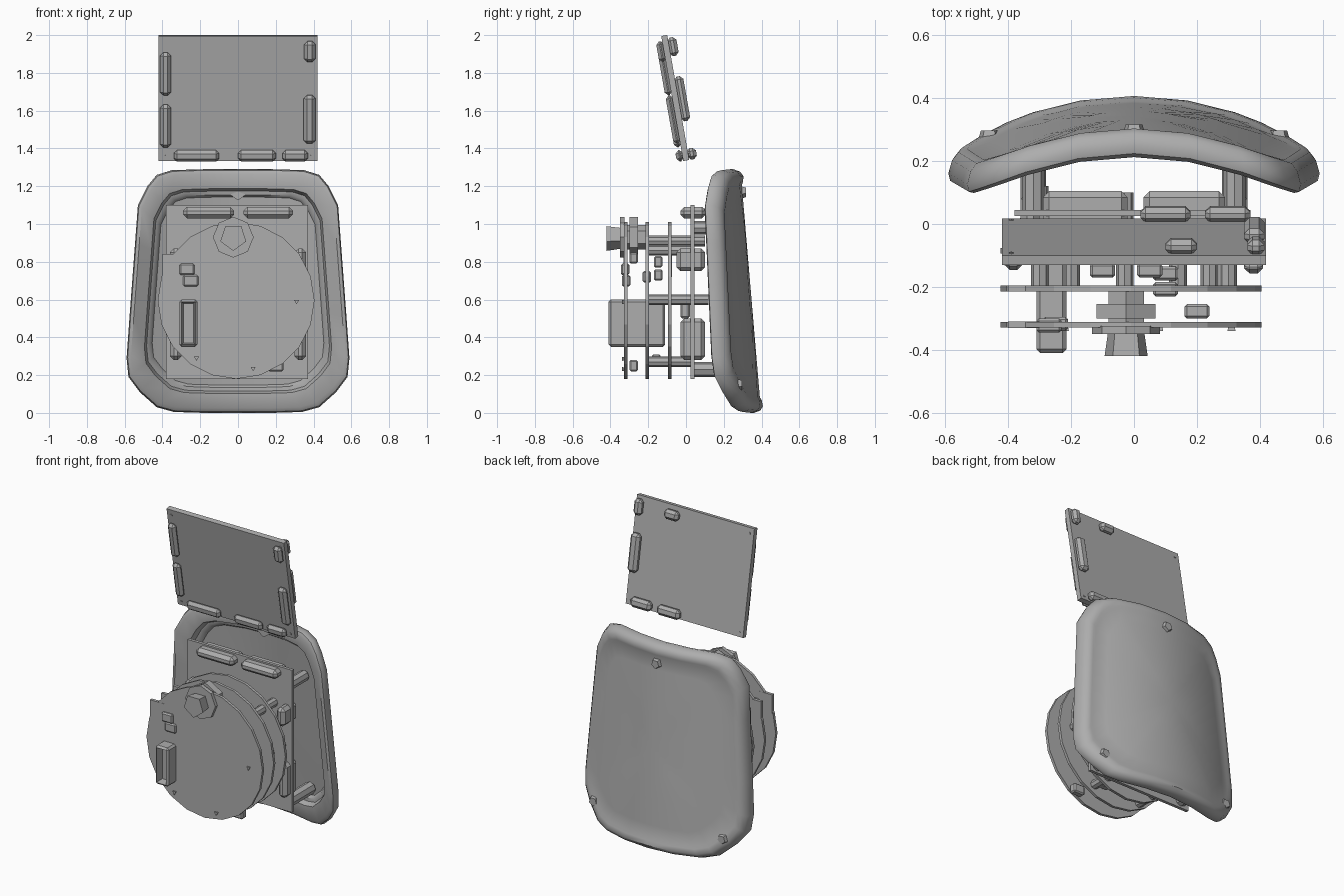
import bpy, bmesh, math
from mathutils import Matrix, Vector

cube = bpy.data.objects.get("Cube")
if cube:
    bpy.data.objects.remove(cube, do_unlink=True)

GREY = (0.42, 0.42, 0.42, 1)
mat = bpy.data.materials.new("plain grey")
mat.use_nodes = True
mat.diffuse_color = GREY
mat.node_tree.nodes["Principled BSDF"].inputs["Base Color"].default_value = GREY


def finish(name, bm, place=None):
    if place:
        bm.transform(place)
    bmesh.ops.recalc_face_normals(bm, faces=bm.faces)
    mesh = bpy.data.meshes.new(name)
    bm.to_mesh(mesh)
    bm.free()
    mesh.materials.append(mat)
    obj = bpy.data.objects.new(name, mesh)
    bpy.context.collection.objects.link(obj)
    return obj


def box(name, xs, ys, zs, chamfer=0, place=None):
    """Box from its ranges on each axis, with optional chamfered edges."""
    bm = bmesh.new()
    bmesh.ops.create_cube(bm, size=1)
    for v in bm.verts:
        for i, (a, b) in enumerate((xs, ys, zs)):
            v.co[i] = (a + b) / 2 + v.co[i] * (b - a)
    if chamfer:
        bmesh.ops.bevel(bm, geom=bm.edges[:], offset=chamfer, segments=1, affect='EDGES')
    return finish(name, bm, place)


def rod(name, x, z, y0, y1, r0, r1=None, sides=8):
    """Cylinder or cone running front to back."""
    bm = bmesh.new()
    bmesh.ops.create_cone(bm, cap_ends=True, segments=sides, radius1=r0,
                          radius2=r0 if r1 is None else r1, depth=y1 - y0)
    turn = Matrix.Translation((x, (y0 + y1) / 2, z)) @ Matrix.Rotation(-math.pi / 2, 4, 'X')
    return finish(name, bm, turn)


# Curved, leaning back shell: concentric rings on a bowed sheet
half = [(0, 0), (.18, 0), (.34, .005), (.43, .03), (.52, .11), (.58, .19), (.59, .29),
        (.575, .5), (.56, .7), (.545, .9), (.53, 1.1), (.48, 1.2), (.43, 1.26),
        (.35, 1.285), (.18, 1.29), (0, 1.29)]
outline = half + [(-x, z) for x, z in reversed(half[1:-1])]
MID = 0.645


def sheet(x, z):
    return 0.41 - 0.5 * x * x - 0.085 * z


# Each ring is its scale and its distance in front of the sheet
rings = [(.25, .012), (.5, .012), (.75, .012), (.87, .012), (.9, .003), (.945, 0), (.98, .015),
         (1, .05), (.99, .077), (.96, .09), (.84, .085), (.82, .05), (.79, .048),
         (.77, .03), (.5, .03), (.25, .03)]
bm = bmesh.new()
loops = []
for scale, depth in rings:
    loop = []
    for px, pz in outline:
        x, z = px * scale, MID + (pz - MID) * scale
        loop.append(bm.verts.new((x, sheet(x, z) - depth, z)))
    loops.append(loop)
n = len(outline)
for a, b in zip(loops, loops[1:]):
    for i in range(n):
        bm.faces.new((a[i], a[(i + 1) % n], b[(i + 1) % n], b[i]))
for loop, depth in ((loops[0], rings[0][1]), (loops[-1], rings[-1][1])):
    centre = bm.verts.new((0, sheet(0, MID) - depth, MID))
    for i in range(n):
        bm.faces.new((loop[i], loop[(i + 1) % n], centre))
shell = finish("back_shell", bm)
bpy.context.view_layer.objects.active = shell
shell.select_set(True)
bpy.ops.object.shade_smooth_by_angle(angle=math.radians(40))
shell.select_set(False)

# Screw bosses at the shell's lower corners and top
for x, z in ((-.46, .15), (.46, .15), (0, 1.17)):
    y = sheet(x, z)
    rod("screw_boss", x, z, y - .05, y + .006, .045, .028, 5)

# Main square board with standoffs to the shell
box("main_board", (-.38, .37), (.025, .045), (.18, 1.1))
for x in (-.32, .32):
    rod("lower_standoff", x, .23, .04, .28, .04)
    rod("upper_standoff", x, .98, .04, .22, .035)

# Connectors along the board's edges
for x0, x1 in ((-.29, -.02), (.03, .29)):
    box("top_connector", (x0, x1), (-.03, .105), (1.03, 1.09), .02)
for side in (-1, 1):
    xs = sorted((side * .3, side * .36))
    box("lower_side_connector", xs, (-.03, .1), (.28, .5), .02)
    box("upper_side_connector", xs, (-.05, .1), (.75, .87), .02)
box("middle_side_connector", (-.37, -.33), (-.03, .02), (.5, .62), .01)

# Stack of three round boards
for y in (-.32, -.205, -.085):
    rod("round_board", -.01, .595, y - .009, y + .009, .415, sides=20)
    box("board_edge_tab", (-.4, -.3), (y - .01, y + .01), (.72, .84))

# Posts through the stack
for x, z, y1 in ((-.3, .6, .12), (.3, .6, .03), (.14, .27, .04), (-.2, .27, .04),
                 (-.03, .91, .1), (.24, .86, .03)):
    rod("stack_post", x, z, -.2, y1, .028)

# Six sided knob assembly near the top
rod("knob_tip", -.025, .93, -.42, -.34, .072, .06, 5)
rod("knob_base", -.025, .93, -.35, -.325, .108, sides=8)
rod("knob_collar", -.025, .93, -.3, -.255, .108, sides=6)
rod("knob_neck", -.025, .93, -.32, -.2, .065, sides=6)

# Tall slotted socket on the left of the round boards
socket = box("tall_socket", (-.31, -.215), (-.41, -.11), (.35, .6), .012)
bpy.context.view_layer.objects.active = socket
bm = bmesh.new()
bm.from_mesh(socket.data)
front = min(bm.faces, key=lambda f: f.calc_center_median().y)
bmesh.ops.inset_region(bm, faces=[front], thickness=.012)
bmesh.ops.translate(bm, verts=front.verts[:], vec=(0, .05, 0))
bm.to_mesh(socket.data)
bm.free()

# Small chips on the round boards
for x, z, y in ((-.27, .76, -.345), (-.25, .7, -.34), (.1, .72, -.23), (.2, .82, -.3),
                (.05, .8, -.17), (-.1, .73, -.17), (.2, .25, -.3), (.1, .28, -.18)):
    box("chip", (x - .04, x + .04), (y, y + .045), (z - .03, z + .03), .008)
for x, z in ((.31, .59), (-.22, .29), (.08, .235)):
    rod("pin", x, z, -.34, -.32, .015, .01, 3)

# Flat screen panel, leaning forward above the stack
tilt = Matrix.Translation((0, -.057, 1.667)) @ Matrix.Rotation(math.radians(10), 4, 'X')
box("screen_panel", (-.42, .42), (-.016, .016), (-.336, .336), 0, tilt)

# Screen connectors on the front face
for xs, zs in (((-.412, -.355), (.02, .25)), ((-.412, -.355), (-.26, -.03)),
               ((.348, .41), (-.24, .02)), ((.35, .41), (.2, .31)),
               ((-.34, -.1), (-.336, -.275)), ((0, .2), (-.336, -.275)),
               ((.235, .37), (-.336, -.275))):
    box("screen_front_connector", xs, (-.05, -.01), zs, .017, tilt)

# Screen connectors on the back face
for xs, zs in (((.35, .415), (-.13, .11)), ((.36, .415), (.22, .32)), ((.1, .2), (.25, .31)),
               ((.02, .18), (-.336, -.275)), ((.225, .37), (-.336, -.275))):
    box("screen_back_connector", xs, (.01, .06), zs, .017, tilt)
for x in (-.39, .39):
    for z in (-.31, .3):
        bm = bmesh.new()
        bmesh.ops.create_cone(bm, cap_ends=True, segments=6, radius1=.008, radius2=.008, depth=.04)
        spot = Matrix.Translation((x, 0, z)) @ Matrix.Rotation(math.pi / 2, 4, 'X')
        finish("screen_pin", bm, tilt @ spot)
